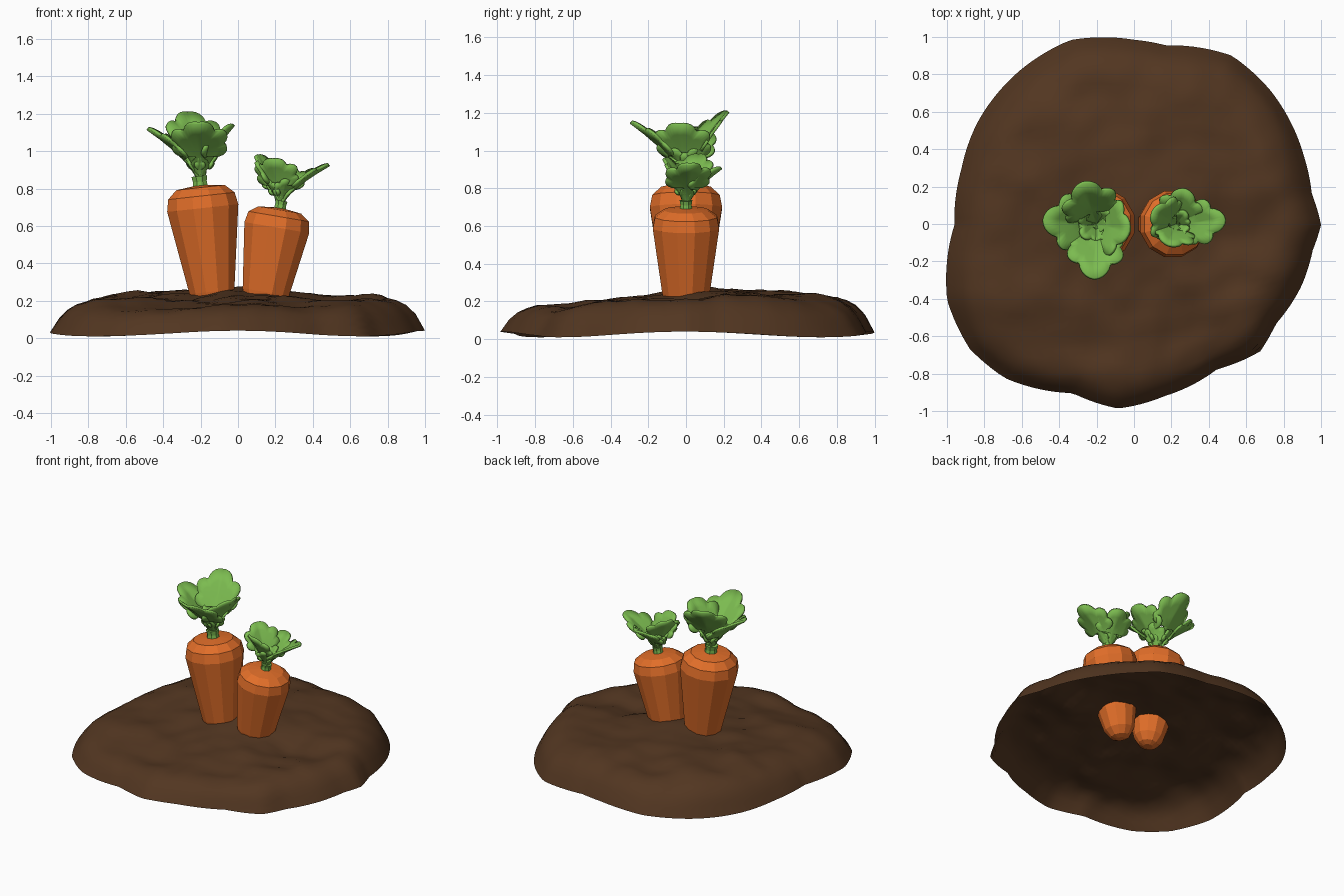
import bpy, math
from mathutils import Matrix, Vector, noise

if "Cube" in bpy.data.objects:
    bpy.data.objects.remove(bpy.data.objects["Cube"])


def material(name, rgb):
    m = bpy.data.materials.new(name)
    m.diffuse_color = (*rgb, 1)
    m.use_nodes = True
    m.node_tree.nodes["Principled BSDF"].inputs["Base Color"].default_value = m.diffuse_color
    return m


SOIL = material("soil", (0.085, 0.037, 0.015))
ORANGE = material("orange", (0.75, 0.155, 0.022))
GREEN = material("green", (0.2, 0.5, 0.08))


def make(name, verts, faces, mat, smooth=None):
    me = bpy.data.meshes.new(name)
    me.from_pydata(verts, [], faces)
    me.materials.append(mat)
    ob = bpy.data.objects.new(name, me)
    bpy.context.collection.objects.link(ob)
    if smooth:
        bpy.ops.object.select_all(action='DESELECT')
        ob.select_set(True)
        bpy.context.view_layer.objects.active = ob
        bpy.ops.object.shade_smooth_by_angle(angle=math.radians(smooth))
    return ob


def lerp(table, t):
    for (a, p), (b, q) in zip(table, table[1:]):
        if t <= b:
            return p + (q - p) * (t - a) / (b - a)
    return table[-1][1]


# Soil mound: square grid mapped to a disc, irregular outline, open underneath
OUTLINE = [(0, 1.0), (10, .965), (22, .98), (45, 1.025), (60, 1.045), (80, .975), (90, .99),
           (109, 1.045), (128, 1.025), (147, 1.0), (162, .97), (180, .96), (202, 1.077),
           (217, 1.1), (230, 1.07), (250, .957), (265, .985), (280, .93), (300, .89),
           (315, .955), (325, .925), (340, .953), (352, .965), (360, 1.0)]
PROFILE = [(0, .25), (.3, .242), (.6, .228), (.8, .208), (.88, .175), (.94, .12), (1.0, 0)]


def soil():
    n = 40
    verts, faces = [], []
    for j in range(n + 1):
        for i in range(n + 1):
            u, v = 2 * i / n - 1, 2 * j / n - 1
            x, y = u * math.sqrt(1 - v * v / 2), v * math.sqrt(1 - u * u / 2)
            rho = min(1, math.hypot(x, y))
            a = math.atan2(y, x)
            r = lerp(OUTLINE, math.degrees(a) % 360)
            k = 1 + (r - 1) * rho
            x, y = x * k, y * k
            rim = .025 + .015 * math.cos(4 * a)
            z = lerp(PROFILE, rho) + rim * rho ** 8
            inner = 1 - rho ** 6
            z += .035 * noise.noise(Vector((x * 3.6, y * 3.6, 1.7))) * inner
            z += .018 * noise.noise(Vector((x * 8, y * 8, 4.2))) * inner
            z += .045 * math.exp(-(x * x + (y - .16) ** 2) / .025)
            z += .02 * math.exp(-((x - .62) ** 2 + (y - .3) ** 2) / .03)
            z -= .045 * math.exp(-((x - .45) ** 2 + y * y) / .04)
            z += (.02 if y > 0 else .08) * y * inner
            verts.append((x, y - .005, max(z, .005)))
            if i < n and j < n:
                p = j * (n + 1) + i
                faces.append((p, p + 1, p + n + 2, p + n + 1))
    make("soil_mound", verts, faces, SOIL, 30)


soil()


# Revolved part from (height, radius) rings, capped at both ends
def lathe(name, rings, sides, mat, matrix):
    step = 2 * math.pi / sides
    verts = [matrix @ Vector((r * math.cos(step * (k + .5)), r * math.sin(step * (k + .5)), z))
             for z, r in rings for k in range(sides)]
    faces = [(i * sides + k, i * sides + (k + 1) % sides,
              (i + 1) * sides + (k + 1) % sides, (i + 1) * sides + k)
             for i in range(len(rings) - 1) for k in range(sides)]
    last = (len(rings) - 1) * sides
    faces += [tuple(range(sides))[::-1], tuple(range(last, last + sides))]
    make(name, verts, faces, mat)


# Lobed leaf: outline of overlapping round lobes (across, along, radius) seen from its middle
LOBES = [(0, .82, .19), (.22, .69, .13), (.23, .49, .11), (-.22, .69, .13), (-.23, .49, .11),
         (0, .28, .11), (0, .15, .07), (0, .03, .04)]
MIDDLE = .45


def outline(phi):
    dx, dy = math.sin(phi), math.cos(phi)
    best = .06
    for cx, cy, r in LOBES:
        cy -= MIDDLE
        along, off = cx * dx + cy * dy, cx * dy - cy * dx
        if abs(off) < r:
            best = max(best, along + math.sqrt(r * r - off * off))
    return best


def leaf(name, base, azimuth, reach, height, width):
    out = Vector((math.cos(azimuth), math.sin(azimuth), 0))
    side = Vector((-out.y, out.x, 0))

    def point(w, s):
        s = max(s, 0)
        lift = .2 * abs(w) * width
        return base + out * (reach * s ** 1.4 - lift * .5) + side * (w * width) + \
            Vector((0, 0, height * s ** .9 + lift))
    n, rings = 64, (.33, .67, 1)
    verts, faces = [point(0, MIDDLE)], []
    for f in rings:
        for k in range(n):
            phi = 2 * math.pi * k / n
            r = outline(phi) * f
            verts.append(point(r * math.sin(phi), MIDDLE + r * math.cos(phi)))
    for k in range(n):
        q = (k + 1) % n
        faces.append((0, 1 + k, 1 + q))
        for i in range(len(rings) - 1):
            a = 1 + i * n
            faces.append((a + k, a + n + k, a + n + q, a + q))
    ob = make(name, verts, faces, GREEN, 40)
    mod = ob.modifiers.new("thickness", 'SOLIDIFY')
    mod.thickness = .016
    mod.offset = 0


# Carrots: tilted 12-sided roots, each with a stalk, main leaves and small inner leaves
def carrot(name, x0, tilt, rings, leaves, size):
    m = Matrix.Translation((x0, 0, 0)) @ Matrix.Rotation(math.atan(tilt), 4, 'Y')
    lathe(name + "_root", rings, 12, ORANGE, m)
    top = rings[-1][0]
    lathe(name + "_stalk", [(top - .02, .045 * size), (top + .02, .04 * size),
                            (top + .05 * size, .045 * size)], 8, GREEN, m)
    base = m @ Vector((0, 0, top))
    for i, (az, reach, height) in enumerate(leaves):
        a = math.radians(az)
        leaf(f"{name}_leaf_{i + 1}", base, a, reach, height, .43 * size)
        leaf(f"{name}_inner_leaf_{i + 1}", base, a + .8, .1 * size, .19 * size, .2 * size)


carrot("large_carrot", -.112, -.11,
       [(.085, .03), (.1, .065), (.15, .1), (.25, .125), (.7, .198), (.765, .185),
        (.81, .135), (.822, .03)],
       [(108, .23, .385), (-92, .29, .33), (176, .28, .30), (-12, .18, .32)], 1)
carrot("small_carrot", .107, .17,
       [(.055, .03), (.07, .065), (.12, .1), (.25, .13), (.6, .182), (.66, .17),
        (.695, .12), (.705, .03)],
       [(5, .26, .23), (150, .14, .28), (-110, .12, .26), (75, .19, .21)], .8)
